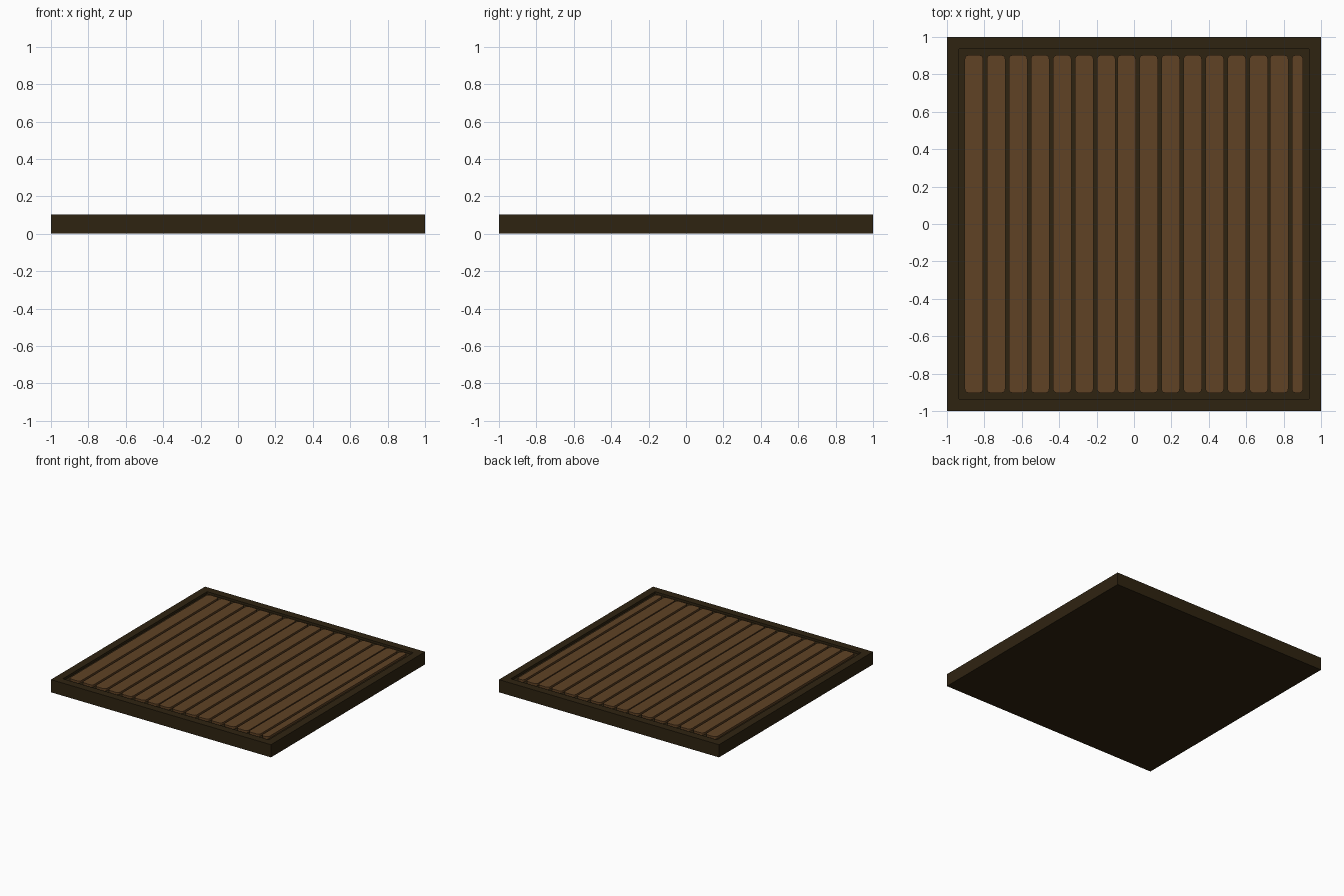
import bpy, bmesh, math

if "Cube" in bpy.data.objects:
    bpy.data.objects.remove(bpy.data.objects["Cube"])

def material(name, rgb):
    m = bpy.data.materials.new(name)
    m.diffuse_color = (*rgb, 1)
    m.use_nodes = True
    m.node_tree.nodes["Principled BSDF"].inputs["Base Color"].default_value = m.diffuse_color
    return m

DARK = material("dark brown wood", (0.028, 0.017, 0.0055))
WARM = material("warm brown wood", (0.116, 0.055, 0.018))

TOP, FLOOR, INNER = 0.104, 0.085, 0.91

def finish(bm, name, mat):
    bmesh.ops.recalc_face_normals(bm, faces=bm.faces)
    me = bpy.data.meshes.new(name)
    bm.to_mesh(me)
    bm.free()
    me.materials.append(mat)
    ob = bpy.data.objects.new(name, me)
    bpy.context.collection.objects.link(ob)
    return ob

# tray: solid square slab with a shallow recess in the top
bm = bmesh.new()
bmesh.ops.create_cube(bm, size=1)
for v in bm.verts:
    v.co = (v.co.x * 2, v.co.y * 2, TOP if v.co.z > 0 else 0)
bm.normal_update()
top = [f for f in bm.faces if f.normal.z > 0.9]
bmesh.ops.inset_region(bm, faces=top, thickness=1 - INNER)
rim = list({e for e in top[0].edges})
ret = bmesh.ops.extrude_discrete_faces(bm, faces=top)
for v in ret["faces"][0].verts:
    v.co.z = FLOOR
bmesh.ops.remove_doubles(bm, verts=bm.verts, dist=1e-5)
finish(bm, "tray_frame", DARK)

# slat: rounded-corner outline, extruded from the recess floor
def slat(name, x0, x1, half_len=0.904, r=0.023, z0=FLOOR - 0.005, z1=TOP - 0.001):
    bm = bmesh.new()
    cx, hx = (x0 + x1) / 2, (x1 - x0) / 2
    pts = []
    for q, (sx, sy) in enumerate([(1, 1), (-1, 1), (-1, -1), (1, -1)]):
        for k in range(4):
            a = math.radians(90 * q + 30 * k)
            pts.append((cx + sx * (hx - r) + r * math.cos(a),
                        sy * (half_len - r) + r * math.sin(a)))
    f = bm.faces.new([bm.verts.new((x, y, z0)) for x, y in pts])
    ret = bmesh.ops.extrude_face_region(bm, geom=[f])
    for v in ret["geom"]:
        if isinstance(v, bmesh.types.BMVert):
            v.co.z = z1
    finish(bm, name, WARM)

# slats run in groups of seven with a tighter joint between groups
PITCH, WIDTH, GROUP, START, END = 0.1178, 0.099, 0.8155, -0.905, 0.904
for i in range(16):
    x = START + (i // 7) * GROUP + (i % 7) * PITCH
    slat(f"slat_{i + 1}", x, min(x + WIDTH, END))
